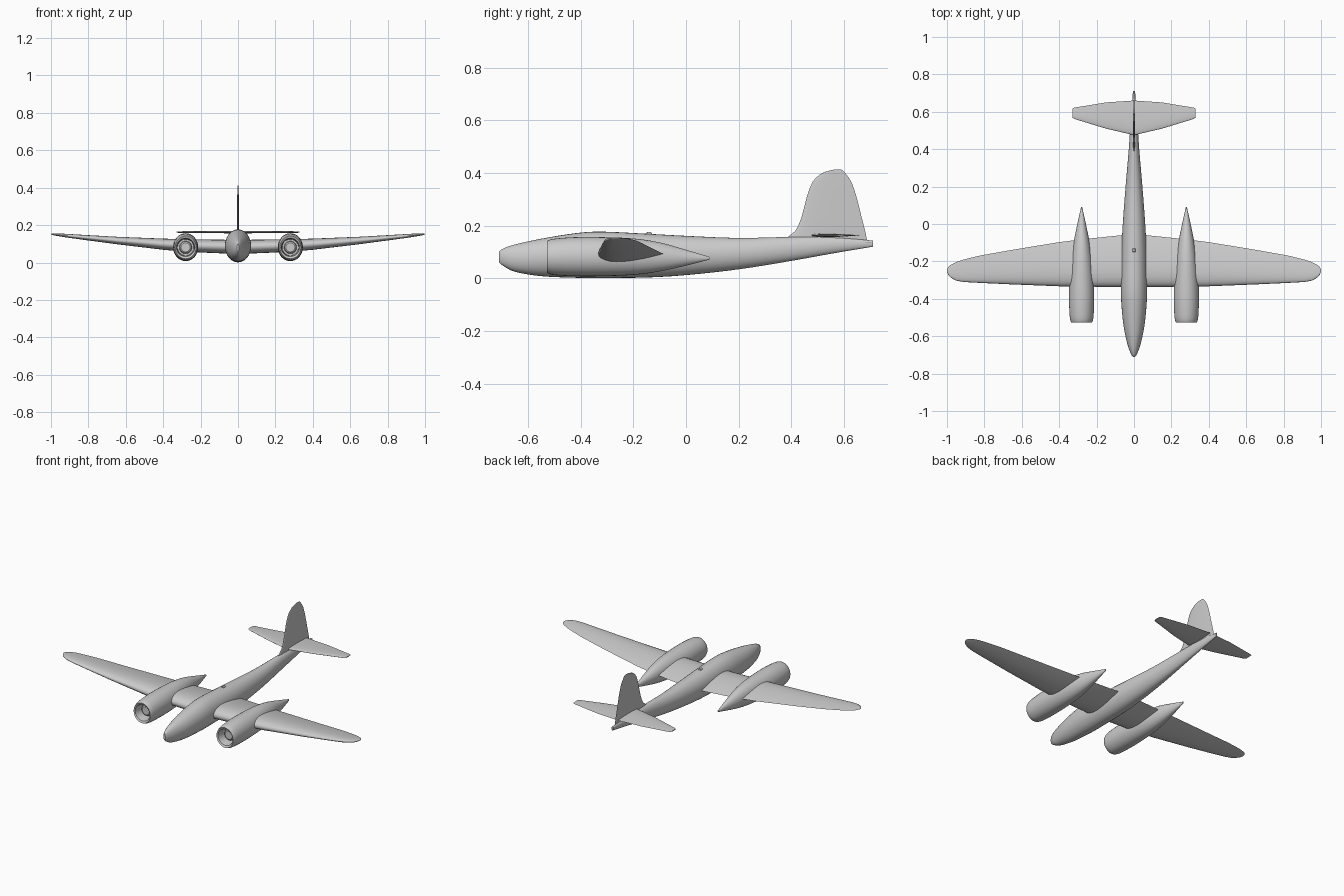
import bpy, bmesh, math

cube = bpy.data.objects.get("Cube")
if cube:
    bpy.data.objects.remove(cube)

grey = bpy.data.materials.new("airframe grey")
grey.use_nodes = True
COLOUR = (0.6, 0.6, 0.6, 1)
grey.diffuse_color = COLOUR
grey.node_tree.nodes["Principled BSDF"].inputs["Base Color"].default_value = COLOUR


def loft(name, rings, caps=True, angle=35):
    """Skin a list of equal-sized closed rings into one object."""
    bm = bmesh.new()
    loops = [[bm.verts.new(p) for p in ring] for ring in rings]
    n = len(loops[0])
    for a, b in zip(loops, loops[1:]):
        for i in range(n):
            j = (i + 1) % n
            bm.faces.new((a[i], a[j], b[j], b[i]))
    if caps:
        bm.faces.new(loops[0])
        bm.faces.new(loops[-1])
    bmesh.ops.recalc_face_normals(bm, faces=bm.faces)
    mesh = bpy.data.meshes.new(name)
    bm.to_mesh(mesh)
    bm.free()
    mesh.materials.append(grey)
    obj = bpy.data.objects.new(name, mesh)
    bpy.context.collection.objects.link(obj)
    bpy.ops.object.select_all(action="DESELECT")
    obj.select_set(True)
    bpy.context.view_layer.objects.active = obj
    bpy.ops.object.shade_smooth_by_angle(angle=math.radians(angle))
    return obj


def smooth(stations, steps=4):
    """Refine a station table with a Catmull-Rom spline."""
    out = []
    for i in range(len(stations) - 1):
        p0, p1 = stations[max(i - 1, 0)], stations[i]
        p2, p3 = stations[i + 1], stations[min(i + 2, len(stations) - 1)]
        for s in range(steps):
            t = s / steps
            out.append([0.5 * (2 * b + (c - a) * t + (2 * a - 5 * b + 4 * c - d) * t * t
                               + (3 * b - a - 3 * c + d) * t ** 3)
                        for a, b, c, d in zip(p0, p1, p2, p3)])
    return out + [list(stations[-1])]


def body_ring(y, low, high, half, x=0, n=32):
    mid, rad = (low + high) / 2, (high - low) / 2
    turn = [2 * math.pi * i / n for i in range(n)]
    return [(x + half * math.cos(a), y, mid + rad * math.sin(a)) for a in turn]


def foil(lead, trail, thick, n=14):
    """Closed aerofoil outline as (y, height) pairs."""
    def half(t):
        return thick * (1.48 * math.sqrt(t) - 0.63 * t - 1.76 * t ** 2 + 1.42 * t ** 3 - 0.51 * t ** 4)
    ts = [(1 - math.cos(math.pi * i / n)) / 2 for i in range(n + 1)]
    top = [(lead + (trail - lead) * t, half(t)) for t in ts]
    return top + [(y, -h) for y, h in reversed(top[1:-1])]


def surface(name, stations):
    """Flying surface spanning x: (x, lead, trail, height, thickness)."""
    both = [(-s[0], *s[1:]) for s in reversed(stations) if s[0] > 0] + list(stations)
    return loft(name, [[(x, y, z + h) for y, h in foil(a, b, t)] for x, a, b, z, t in both], angle=50)


# Fuselage: y, underside, top, half width
fuselage = [(-0.71, 0.06, 0.1, 0.006), (-0.695, 0.048, 0.112, 0.016), (-0.65, 0.025, 0.128, 0.033),
            (-0.55, 0.008, 0.15, 0.055), (-0.42, 0.002, 0.171, 0.068), (-0.32, 0.001, 0.177, 0.07),
            (-0.15, 0.003, 0.169, 0.067), (0, 0.012, 0.161, 0.06), (0.2, 0.034, 0.153, 0.045),
            (0.4, 0.066, 0.157, 0.028), (0.55, 0.093, 0.156, 0.018), (0.71, 0.12, 0.143, 0.005)]
loft("fuselage", [body_ring(*s) for s in smooth(fuselage)])

# Main wing with rounded tips
surface("main_wing", [(0, -0.337, -0.053, 0.083, 0.076), (0.28, -0.335, -0.082, 0.091, 0.068),
                      (0.4, -0.333, -0.097, 0.098, 0.06), (0.65, -0.323, -0.138, 0.118, 0.04),
                      (0.82, -0.315, -0.168, 0.134, 0.027), (0.91, -0.31, -0.19, 0.143, 0.02),
                      (0.95, -0.303, -0.203, 0.147, 0.016), (0.98, -0.287, -0.218, 0.15, 0.011),
                      (0.993, -0.272, -0.23, 0.151, 0.007), (1.0, -0.256, -0.244, 0.152, 0.003)])

# Tailplane
surface("tailplane", [(0, 0.475, 0.66, 0.163, 0.014), (0.15, 0.51, 0.65, 0.163, 0.012),
                      (0.32, 0.562, 0.622, 0.163, 0.008), (0.33, 0.57, 0.617, 0.163, 0.005)])

# Fin: height, leading edge, trailing edge, thickness
fin = [(0.13, 0.37, 0.69, 0.012), (0.16, 0.39, 0.684, 0.012), (0.18, 0.415, 0.68, 0.012),
       (0.23, 0.438, 0.667, 0.012), (0.31, 0.459, 0.647, 0.01), (0.365, 0.48, 0.628, 0.008),
       (0.392, 0.506, 0.61, 0.006), (0.405, 0.532, 0.6, 0.005), (0.412, 0.56, 0.59, 0.002)]
loft("tail_fin", [[(h, y, z) for y, h in foil(a, b, t)] for z, a, b, t in smooth(fin, 2)], angle=50)

# Engine nacelles: y, underside, top, half width
nacelle = [(-0.527, 0.02, 0.142, 0.056), (-0.5, 0.012, 0.15, 0.063), (-0.42, 0.008, 0.156, 0.067),
           (-0.32, 0.008, 0.156, 0.066), (-0.2, 0.013, 0.151, 0.057), (-0.1, 0.026, 0.136, 0.043),
           (0, 0.048, 0.108, 0.023), (0.09, 0.071, 0.081, 0.003)]
# Intake: y, radius, from cowl lip inward to the engine face and hub
intake = [(-0.522, 0.049), (-0.5, 0.045), (-0.46, 0.043), (-0.46, 0.034),
          (-0.485, 0.031), (-0.49, 0.024), (-0.49, 0.004)]
for side, x in (("left", 0.28), ("right", -0.28)):
    rings = [body_ring(y, 0.081 - r, 0.081 + r, r, x) for y, r in reversed(intake)]
    loft(side + "_nacelle", rings + [body_ring(*s, x=x) for s in smooth(nacelle)])

# Small dorsal fitting and tail lamp
loft("dorsal_fitting", [body_ring(y, 0.16, z, 0.008, n=12)
                        for y, z in ((-0.15, 0.172), (-0.147, 0.176), (-0.133, 0.176), (-0.13, 0.172))])
loft("tail_lamp", [body_ring(y, 0.131, 0.143, w, n=12)
                   for y, w in ((0.65, 0.004), (0.69, 0.008), (0.71, 0.005))])
